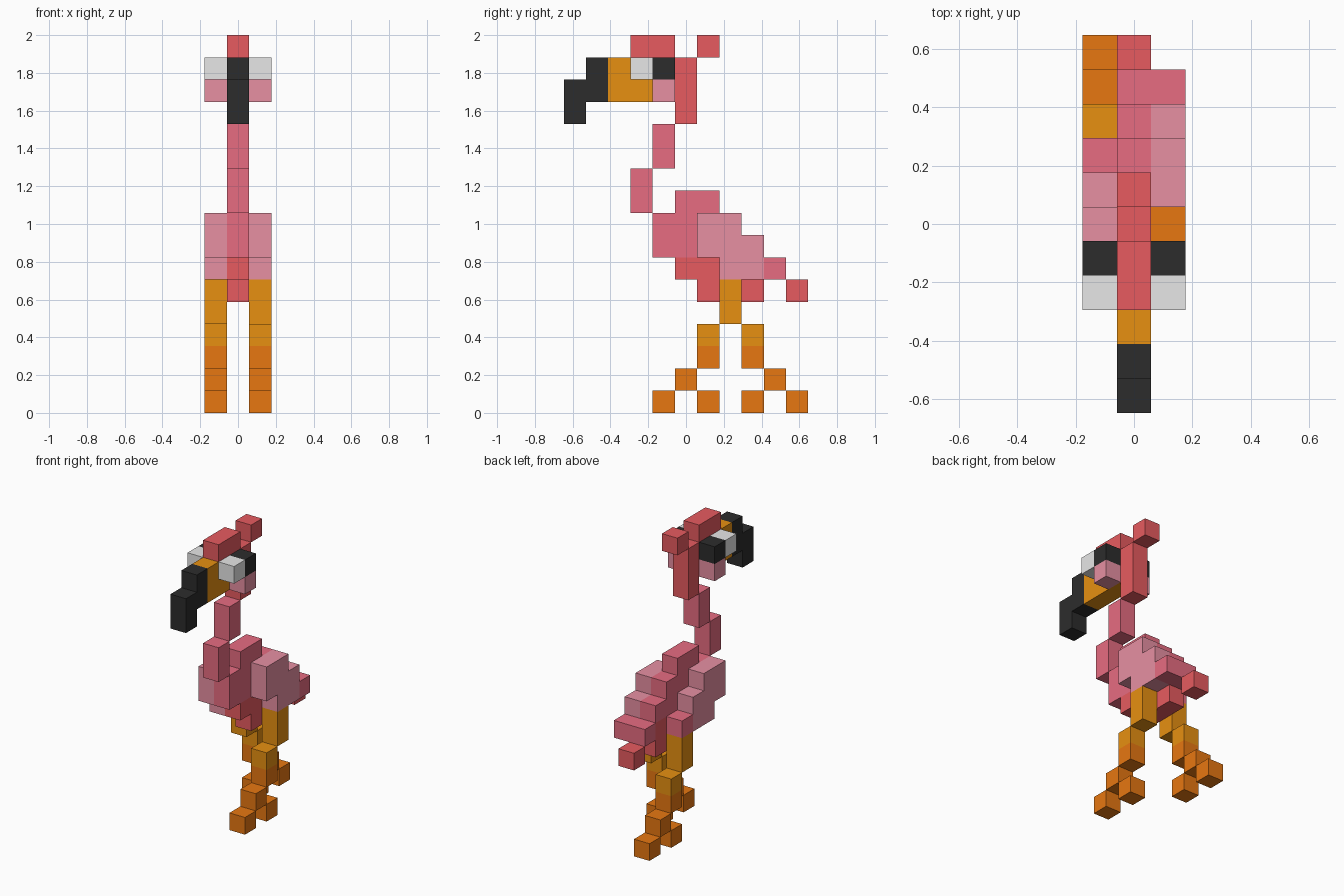
import bpy, bmesh, math
from mathutils import Vector

cube = bpy.data.objects.get("Cube")
if cube:
    bpy.data.objects.remove(cube, do_unlink=True)

U = 2 / 17                     # edge of one block
ORIGIN = Vector((-1.5 * U, -5.5 * U, 0))
LEFT, MID, RIGHT = 2, 1, 0     # block columns along x


def material(name, rgb):
    lin = [((c / 255 + 0.055) / 1.055) ** 2.4 if c > 10 else c / 255 / 12.92 for c in rgb]
    m = bpy.data.materials.new(name)
    m.use_nodes = True
    m.diffuse_color = (*lin, 1)
    m.node_tree.nodes["Principled BSDF"].inputs["Base Color"].default_value = (*lin, 1)
    return m


RED = material("coral red", (251, 100, 105))
ROSE = material("rose", (251, 118, 141))
PINK = material("pale pink", (252, 157, 178))
AMBER = material("amber", (251, 157, 20))
ORANGE = material("orange", (253, 131, 20))
BLACK = material("black", (44, 44, 44))
WHITE = material("white", (248, 248, 248))


def part(name, mat, column, runs):
    """Join block runs (y_first, y_last, z_first, z_last) into one skin."""
    cells = {(column, j, k) for a, b, c, d in runs
             for j in range(a, b + 1) for k in range(c, d + 1)}
    bm = bmesh.new()
    for cell in sorted(cells):
        centre = Vector(cell) + Vector((.5, .5, .5))
        for axis in range(3):
            for sign in (-1, 1):
                n = Vector((0, 0, 0))
                n[axis] = sign
                if tuple(int(c) for c in Vector(cell) + n) in cells:
                    continue
                u = Vector((0, 0, 0))
                u[(axis + 1) % 3] = 1
                v = n.cross(u)
                bm.faces.new([bm.verts.new(ORIGIN + U * (centre + (n + u * s + v * t) / 2))
                              for s, t in ((-1, -1), (1, -1), (1, 1), (-1, 1))])
    bmesh.ops.remove_doubles(bm, verts=bm.verts, dist=U / 100)
    bmesh.ops.dissolve_limit(bm, angle_limit=math.radians(1), verts=bm.verts, edges=bm.edges)
    mesh = bpy.data.meshes.new(name)
    bm.to_mesh(mesh)
    bm.free()
    mesh.materials.append(mat)
    bpy.context.collection.objects.link(bpy.data.objects.new(name, mesh))


# Body, stepping down to the tail
part("body", ROSE, MID, [(5, 6, 9, 9), (4, 7, 8, 8), (4, 8, 7, 7), (9, 9, 6, 6)])
part("belly", RED, MID, [(5, 8, 6, 6), (6, 8, 5, 5)])
part("tail_tip", RED, MID, [(10, 10, 5, 5)])

# Neck and head
part("lower_neck", ROSE, MID, [(3, 3, 9, 10)])
part("middle_neck", ROSE, MID, [(4, 4, 11, 12)])
part("upper_neck", RED, MID, [(5, 5, 13, 15)])
part("crown", RED, MID, [(3, 4, 16, 16)])
part("crest", RED, MID, [(6, 6, 16, 16)])
part("beak", AMBER, MID, [(2, 4, 14, 15)])
part("beak_tip", BLACK, MID, [(1, 1, 14, 15), (0, 0, 13, 14)])

# Paired parts: one wing sits further forward, and the legs stride apart
for side, col, shift, step in (("left", LEFT, 0, -1), ("right", RIGHT, -2, 1)):
    part(side + "_eye", WHITE, col, [(3, 3, 15, 15)])
    part(side + "_eye_patch", BLACK, col, [(4, 4, 15, 15)])
    part(side + "_cheek", PINK, col, [(4, 4, 14, 14)])

    part(side + "_wing", PINK, col, [(6 + shift, 6 + shift, 7, 8),
                                     (7 + shift, 7 + shift, 6, 8),
                                     (8 + shift, 8 + shift, 6, 7)])
    part(side + "_wing_tip", ROSE, col, [(9 + shift, 9 + shift, 6, 6)])

    knee, ankle, toe = 7 + step, 7 + 2 * step, 7 + 3 * step
    part(side + "_thigh", AMBER, col, [(7, 7, 4, 5)])
    part(side + "_knee", AMBER, col, [(knee, knee, 3, 3)])
    part(side + "_shin", ORANGE, col, [(knee, knee, 2, 2)])
    part(side + "_ankle", ORANGE, col, [(ankle, ankle, 1, 1)])
    part(side + "_outer_toe", ORANGE, col, [(toe, toe, 0, 0)])
    part(side + "_inner_toe", ORANGE, col, [(knee, knee, 0, 0)])
